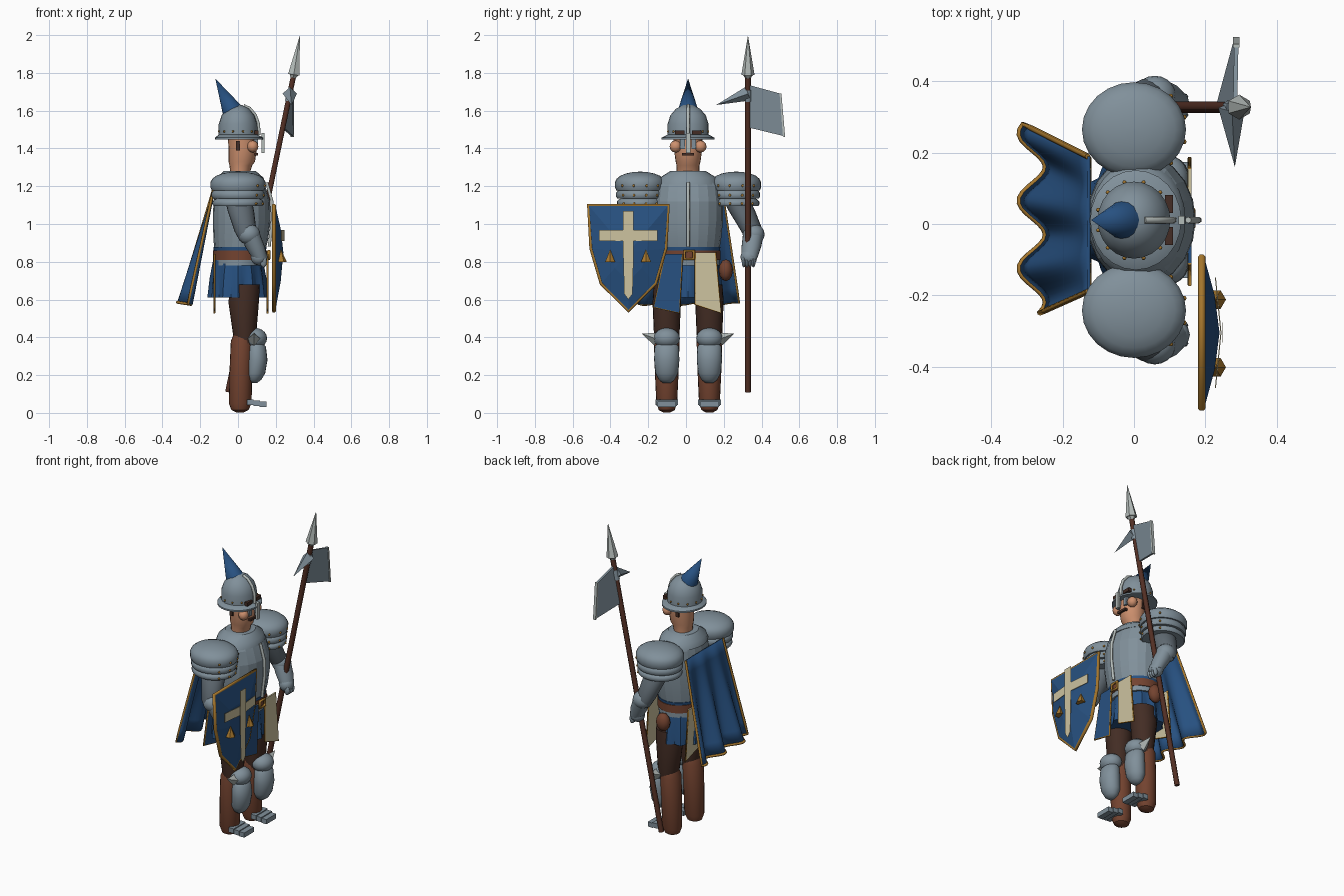
import bpy, bmesh, math
from mathutils import Vector

if "Cube" in bpy.data.objects:
    bpy.data.objects.remove(bpy.data.objects["Cube"])

def material(name, *c):
    m = bpy.data.materials.new(name)
    m.diffuse_color = (*[v ** 2.2 for v in c], 1)
    m.use_nodes = True
    m.node_tree.nodes["Principled BSDF"].inputs["Base Color"].default_value = m.diffuse_color
    return m

STEEL = material("steel", .50, .56, .60)
BRIGHT = material("bright_steel", .70, .73, .72)
MAIL = material("mail", .38, .42, .45)
BLUE = material("blue_cloth", .17, .32, .50)
GOLD = material("gold", .64, .46, .19)
CREAM = material("cream", .80, .76, .62)
LEATHER = material("leather", .45, .27, .20)
DARK = material("dark_leather", .27, .19, .16)
WOOD = material("wood", .33, .20, .16)
SKIN = material("skin", .80, .56, .43)
shift_y = .011  # the body stands slightly toward the polearm

def add(name, data, mat):
    data.materials.append(mat)
    ob = bpy.data.objects.new(name, data)
    ob.location.y = shift_y
    bpy.context.collection.objects.link(ob)
    return ob

def make(name, verts, faces, mat, angle=35):
    me = bpy.data.meshes.new(name)
    me.from_pydata([tuple(v) for v in verts], [], faces)
    bm = bmesh.new()
    bm.from_mesh(me)
    bmesh.ops.recalc_face_normals(bm, faces=bm.faces)
    for f in bm.faces:
        f.smooth = angle > 0
    bm.to_mesh(me)
    bm.free()
    if angle:
        me.set_sharp_from_angle(angle=math.radians(angle))
    return add(name, me, mat)

def bands(rows, n):
    """Quads joining closed rings of n points."""
    return [(r * n + i, r * n + (i + 1) % n, (r + 1) * n + (i + 1) % n, (r + 1) * n + i)
            for r in range(rows) for i in range(n)]

def loft(name, rings, mat, n=20, angle=35):
    """Stack of horizontal elliptical rings (x, y, z, rx, ry)."""
    v = [(x + a * math.cos(i * math.tau / n), y + b * math.sin(i * math.tau / n), z)
         for x, y, z, a, b in rings for i in range(n)]
    f = bands(len(rings) - 1, n) + [tuple(range(n)), tuple(range(len(v) - n, len(v)))]
    return make(name, v, f, mat, angle)

def ball(name, loc, size, mat, n=20):
    x, y, z = loc
    k = max(6, n // 2)
    angles = [math.pi * (i / k - .5) for i in range(k + 1)]
    return loft(name, [(x, y, z + size[2] * math.sin(t), size[0] * max(math.cos(t), .01),
                        size[1] * max(math.cos(t), .01)) for t in angles], mat, n, 60)

def box(name, loc, size, mat):
    v = [[loc[k] + size[k] * s[k] / 2 for k in range(3)]
         for s in [(a, b, c) for a in (-1, 1) for b in (-1, 1) for c in (-1, 1)]]
    return make(name, v, [(0, 1, 3, 2), (4, 5, 7, 6), (0, 1, 5, 4),
                          (2, 3, 7, 6), (0, 2, 6, 4), (1, 3, 7, 5)], mat, 0)

def plate(name, outline, x, thick, mat):
    """Flat (y, z) outline thickened along x; x may be a function of y, z."""
    fx = x if callable(x) else lambda y, z: x
    n = len(outline)
    v = [(fx(y, z) + d, y, z) for d in (-thick / 2, thick / 2) for y, z in outline]
    return make(name, v, [tuple(range(n)), tuple(range(n, 2 * n))] + bands(1, n), mat, 0)

def trim(name, pts, r, mat, closed=False):
    cu = bpy.data.curves.new(name, 'CURVE')
    cu.dimensions = '3D'
    cu.bevel_depth = r
    cu.bevel_resolution = 1
    cu.use_fill_caps = True
    s = cu.splines.new('POLY')
    s.points.add(len(pts) - 1)
    for p, q in zip(s.points, pts):
        p.co = (*q, 1)
    s.use_cyclic_u = closed
    return add(name, cu, mat)

def cone(name, base, tip, r, mat, n=6):
    base, tip = Vector(base), Vector(tip)
    q = (tip - base).to_track_quat('Z', 'Y')
    v = [base + q @ Vector((r * math.cos(i * math.tau / n), r * math.sin(i * math.tau / n), 0))
         for i in range(n)] + [tip]
    f = [(i, (i + 1) % n, n) for i in range(n)] + [tuple(range(n))]
    return make(name, v, f, mat, 35 if n > 8 else 0)

# Head and face
loft("head", [(.01, 0, 1.26, .05, .06), (.015, 0, 1.31, .06, .06), (.02, 0, 1.33, .07, .066),
              (.025, 0, 1.40, .075, .075), (.02, 0, 1.48, .075, .078)], SKIN)
box("moustache", (.097, 0, 1.37), (.02, .065, .014), DARK)
for s in (1, -1):
    ball("cheek", (.078, .066 * s, 1.41), (.03, .032, .032), SKIN, 12)
    box("cheek_guard", (.095, .03 * s, 1.425), (.02, .026, .055), STEEL)
    box("brow", (.098, .045 * s, 1.485), (.022, .05, .022), DARK)
    box("chin_strap", (.0, .076 * s, 1.415), (.022, .012, .05), DARK)

# Helmet
loft("helmet", [(0, 0, 1.455, .102, .108), (0, 0, 1.53, .102, .108), (0, 0, 1.575, .087, .094),
                (0, 0, 1.61, .058, .064), (0, 0, 1.63, .02, .025)], STEEL, 24)
loft("helmet_brim", [(.005, 0, 1.447, .128, .14), (.005, 0, 1.457, .128, .14),
                     (0, 0, 1.474, .10, .107)], STEEL, 24)
trim("helmet_ridge", [(.03, 0, 1.627), (.062, 0, 1.613), (.092, 0, 1.577), (.109, 0, 1.53),
                      (.112, 0, 1.47)], .009, BRIGHT)
box("nose_guard", (.133, 0, 1.428), (.016, .024, .105), BRIGHT)
cone("plume", (-.03, 0, 1.60), (-.12, 0, 1.77), .055, BLUE, 16)
for i in range(12):
    a = (i + .5) * math.tau / 12
    ball("helmet_rivet", (.104 * math.cos(a), .110 * math.sin(a), 1.49), (.006,) * 3, GOLD, 6)

# Body armour
loft("cuirass", [(.01, 0, .86, .135, .165), (.015, 0, .92, .145, .175), (.02, 0, 1.02, .153, .185),
                 (.02, 0, 1.12, .15, .185), (.015, 0, 1.20, .13, .175),
                 (.01, 0, 1.24, .115, .15)], STEEL, 20, 12)
loft("gorget", [(.01, 0, 1.21, .135, .165), (.01, 0, 1.245, .125, .15),
                (.01, 0, 1.28, .085, .095)], STEEL, 24)
trim("chest_ridge", [(.165, 0, .88), (.182, 0, 1.02), (.18, 0, 1.12), (.152, 0, 1.22)], .009, BRIGHT)

# Belt, buckle, pouch and skirt
loft("waist_cloth", [(.01, 0, .855, .138, .168), (.01, 0, .877, .141, .171)], BLUE, 24)
loft("belt", [(.01, 0, .81, .143, .172), (.01, 0, .86, .143, .172)], LEATHER, 24)
loft("waist_plate", [(.008, 0, .78, .139, .167), (.01, 0, .812, .139, .167)], STEEL, 24)
trim("buckle", [(.163, -.02, .815), (.163, .03, .815), (.163, .03, .857), (.163, -.02, .857)],
     .009, GOLD, True)
ball("pouch", (.015, .20, .755), (.045, .037, .058), LEATHER, 12)
n = 48
skirt = []
for z, r, w in ((.81, .13, .01), (.72, .142, .05), (.61, .152, .07)):
    for i in range(n):
        t = i * math.tau / n
        k = r * (1 + w * math.cos(12 * t))
        skirt.append((k * math.cos(t), (k + .025) * math.sin(t), z))
make("skirt", skirt, bands(2, n) + [tuple(range(n)), tuple(range(2 * n, 3 * n))], BLUE, 30)

# Arms, shoulders and legs on both sides
for s in (1, -1):
    loft("upper_arm", [(.0, .25 * s, 1.14, .07, .07), (.015, .285 * s, 1.07, .07, .07),
                       (.04, .34 * s, .96, .058, .058), (.05, .35 * s, .91, .04, .04)], MAIL)
    ball("elbow_guard", (.058, .347 * s, .945), (.06, .058, .055), STEEL)
    loft("forearm", [(.06, .346 * s, .95, .055, .055), (.09, .335 * s, .88, .052, .052),
                     (.115, .325 * s, .82, .04, .042)], STEEL)
    ball("gauntlet", (.112, .322 * s, .825), (.045, .045, .045), STEEL, 12)
    for k in range(4):
        ball("finger", (.135, (.295 + .017 * k) * s, .80), (.018, .011, .03), STEEL, 8)
    c = .254 * s
    for k, (z, h, r) in enumerate([(1.115, .035, .135), (1.16, .042, .140), (1.215, .062, .146)]):
        profile = [(-.6, .95), (-.35, 1), (.1, 1), (.4, .93), (.65, .79), (.85, .56), (.97, .28), (1, .04)]
        loft(f"shoulder_plate_{k}", [(0, c, z + h * a, r * b, r * b * .91) for a, b in profile],
             STEEL, 24, 50)
        for a in (-45, -15, 15, 45):
            t = math.radians(a)
            ball("shoulder_rivet", (r * math.cos(t), c + r * .91 * math.sin(t), z - h * .2),
                 (.007,) * 3, GOLD, 6)
    y = .113 * s
    loft("thigh", [(.035, y * .95, .68, .08, .075), (.03, y, .58, .08, .075),
                   (.035, y, .42, .062, .068), (.035, y, .36, .05, .06)], DARK)
    loft("boot", [(.01, y, .003, .02, .02), (.01, y, .015, .045, .042),
                  (.012, y, .05, .06, .055), (.015, y, .22, .06, .063),
                  (.022, y, .38, .06, .068), (.028, y, .42, .05, .055)], LEATHER)
    loft("greave", [(.085, y, .158, .015, .02), (.087, y, .175, .036, .042), (.092, y, .21, .052, .06),
                    (.10, y, .28, .056, .067), (.098, y, .35, .05, .064), (.09, y, .38, .03, .04)],
         STEEL, 20, 60)
    ball("knee_guard", (.09, y, .395), (.064, .07, .055), STEEL)
    cone("knee_fin", (.085, .165 * s, .39), (.085, .245 * s, .42), .037, BRIGHT, 4)
    for k in range(3):
        box("foot_plate", (.065 + .034 * k, y, .057 - .006 * k), (.036, .12 - .01 * k, .03), STEEL)

# Hanging cloth panels, front and back
shift_y = 0
blue_panel = [(-.11, .84), (-.02, .84), (-.035, .53), (-.17, .56)]
cream_panel = [(.05, .85), (.155, .85), (.185, .53), (.05, .575)]
for x in (.156, -.125):
    for nm, o, m in (("blue_panel", blue_panel, BLUE), ("cream_panel", cream_panel, CREAM)):
        plate(nm, o, x, .01, m)
        trim(nm + "_trim", [(x, y, z) for y, z in (o[1], o[2], o[3], o[0])], .006, GOLD)

# Cape: pleats deepen toward the hem
def cape_point(u, t):
    top, low = .19 - .38 * u, .28 - .53 * u
    wave = math.cos(math.tau * (low - .255) / .19)
    x = -.13 - .155 * t - .037 * t * wave
    return Vector((x, top + (low - top) * t, 1.18 - .60 * t + .006 * t * wave))

C, R = 36, 8
cape = make("cape", [cape_point(i / C, j / R) for j in range(R + 1) for i in range(C + 1)],
            [(j * (C + 1) + i, j * (C + 1) + i + 1, (j + 1) * (C + 1) + i + 1, (j + 1) * (C + 1) + i)
             for j in range(R) for i in range(C)], BLUE, 30)
cape.modifiers.new("thickness", 'SOLIDIFY').thickness = .008
hem = [cape_point(0, j / R) for j in range(R)] + [cape_point(i / C, 1) for i in range(C + 1)]
hem += [cape_point(1, j / R) for j in range(R - 1, -1, -1)]
trim("cape_trim", hem, .008, GOLD)

# Shield with domed face, rim, cross and studs
cy = -.305
half = [(.212, 1.10), (.197, .87), (.143, .685)]
outline = [(cy + a, z) for a, z in half] + [(cy, .54)] + [(cy - a, z) for a, z in reversed(half)]
m = len(outline)
sv = [(x, cy + (y - cy) * k, .85 + (z - .85) * k)
      for x, k in ((.182, 1), (.197, 1), (.226, .5)) for y, z in outline] + [(.24, cy, .85)]
sf = [tuple(range(m))] + bands(2, m) + [(2 * m + i, 2 * m + (i + 1) % m, 3 * m) for i in range(m)]
make("shield", sv, sf, BLUE, 0)
trim("shield_rim", [(.19, y, z) for y, z in outline], .011, GOLD, True)
plate("cross_upright", [(cy + a, z) for a, z in ((-.028, 1.07), (.028, 1.07), (.028, .85), (.022, .63),
                                                 (0, .60), (-.022, .63), (-.028, .85))],
      .249, .002, CREAM)
plate("cross_bar", [(cy + a, z) for z, q in ((.91, 1), (.968, -1)) for a in (-.155 * q, 0, .155 * q)],
      lambda y, z: .244 - abs(y - cy) * .1, .003, CREAM)
for y in (-.402, -.212):
    cone("shield_stud", (.228, y, .80), (.228, y, .865), .03, GOLD, 6)

# Polearm, leaning forward
def on_pole(z, y=.328):
    return (.16 + (z - 1.14) * .208, y, z)

def blade_x(y, z):
    k = min(1, (y - .335) / .165)
    return on_pole(z)[0] * (1 - k) + .287 * k

trim("pole", [on_pole(.11), on_pole(1.80)], .016, WOOD)
trim("pole_collar", [on_pole(1.65), on_pole(1.71)], .020, STEEL)
cone("spear_point", on_pole(1.79), (.328, .328, 2.0), .035, BRIGHT, 6)
cone("spear_socket", on_pole(1.795), on_pole(1.75), .03, BRIGHT, 6)
plate("axe_blade", [(.335, 1.735), (.50, 1.69), (.52, 1.465), (.335, 1.51)], blade_x, .012, STEEL)
plate("axe_edge", [(.495, 1.692), (.505, 1.692), (.525, 1.46), (.513, 1.463)], blade_x, .018, BRIGHT)
cone("back_spike", on_pole(1.69), (.283, .16, 1.63), .038, STEEL, 4)
